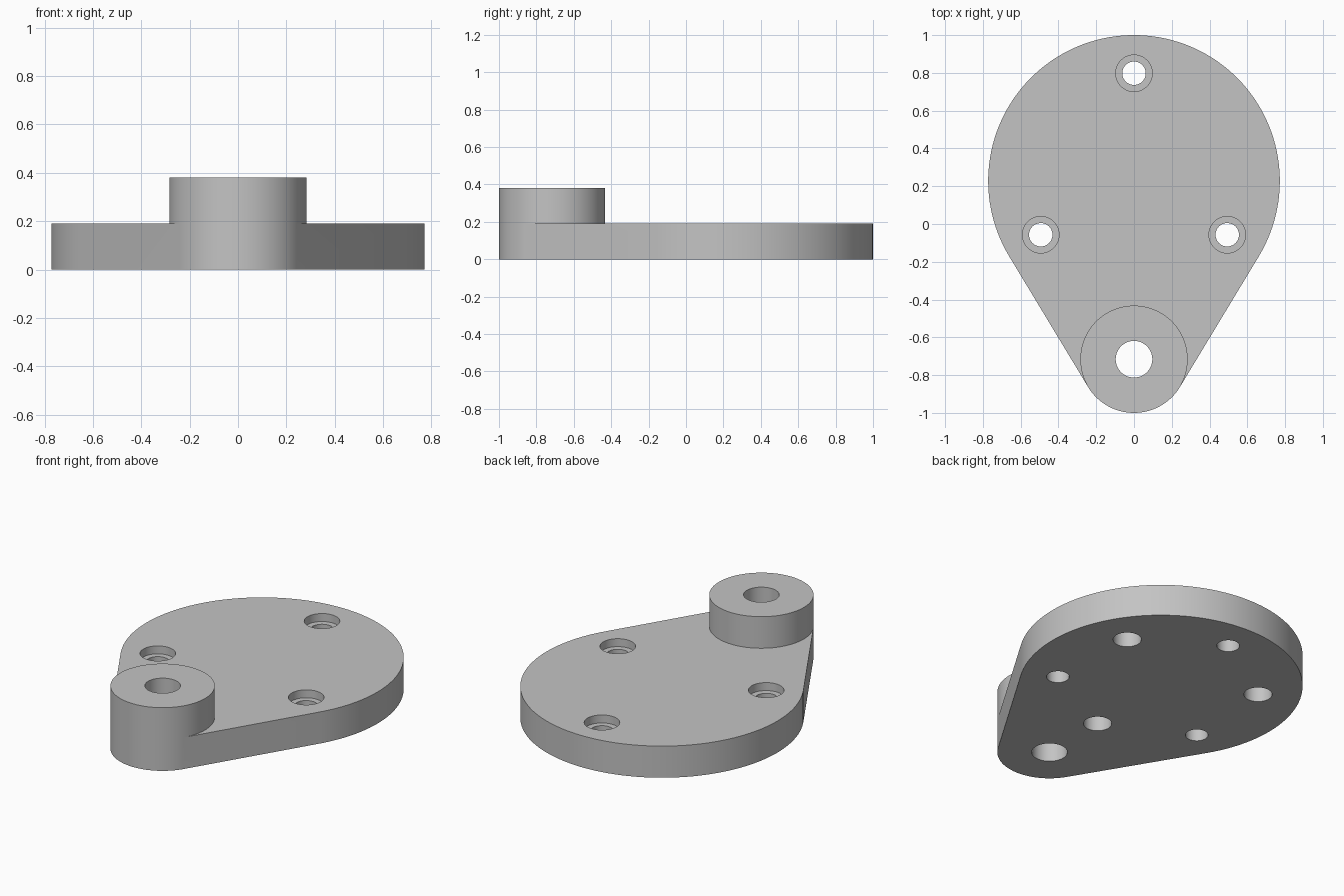
import bpy
import bmesh
from math import asin, cos, sin, pi, radians

if "Cube" in bpy.data.objects:
    bpy.data.objects.remove(bpy.data.objects["Cube"], do_unlink=True)

# Main dimensions
DISC_Y, DISC_R = 0.228, 0.772
BOSS_Y, BOSS_R = -0.716, 0.284
PLATE_Z, BOSS_Z = 0.19, 0.38
LEDGE_Z, SOCKET_Z = 0.142, 0.143

bm = bmesh.new()


def arc(x, y, r, start, end, steps):
    """Points along an arc, both ends included."""
    angles = [start + (end - start) * i / steps for i in range(steps + 1)]
    return [(x + r * cos(a), y + r * sin(a)) for a in angles]


def circle(x, y, r, steps=48):
    return arc(x, y, r, 0, 2 * pi, steps)[:-1]


def wall(points, z0, z1, closed=True):
    """Upright strip of quads along a path."""
    low = [bm.verts.new((x, y, z0)) for x, y in points]
    high = [bm.verts.new((x, y, z1)) for x, y in points]
    for i in range(len(points) if closed else len(points) - 1):
        j = (i + 1) % len(points)
        bm.faces.new((low[i], low[j], high[j], high[i]))


def cap(z, *loops):
    """Flat face bounded by the first loop, pierced by the others."""
    edges = []
    for loop in loops:
        vs = [bm.verts.new((x, y, z)) for x, y in loop]
        edges += [bm.edges.new((vs[i - 1], vs[i])) for i in range(len(vs))]
    bmesh.ops.triangle_fill(bm, use_beauty=True, use_dissolve=False,
                            edges=edges, normal=(0, 0, 1))


# Outline: a large disc joined to the boss by two tangent sides
t = asin((DISC_R - BOSS_R) / (DISC_Y - BOSS_Y))
disc_arc = arc(0, DISC_Y, DISC_R, -t, pi + t, 96)
front_arc = arc(0, BOSS_Y, BOSS_R, pi + t, 2 * pi - t, 32)
back_arc = arc(0, BOSS_Y, BOSS_R, -t, pi + t, 56)
outline = disc_arc + front_arc
boss_rim = back_arc + front_arc[1:-1]

# Hole positions: two triads around the disc centre
def triad(radius, first):
    return [(radius * cos(first + k * 2 * pi / 3),
             DISC_Y + radius * sin(first + k * 2 * pi / 3)) for k in range(3)]


screws = triad(0.57, pi / 2)
counterbores = [circle(x, y, 0.097) for x, y in screws]
screw_holes = [circle(x, y, 0.062) for x, y in screws]
sockets = [circle(x, y, 0.077) for x, y in triad(0.537, -pi / 2)]
bore = circle(0, BOSS_Y, 0.097)

# Plate
wall(outline, 0, PLATE_Z)
cap(0, outline, bore, *screw_holes, *sockets)
cap(PLATE_Z, disc_arc + back_arc[::-1], *counterbores)

# Boss with its through bore
wall(boss_rim, PLATE_Z, BOSS_Z)
cap(BOSS_Z, boss_rim, bore)
wall(bore, 0, BOSS_Z)

# Counterbored screw holes
for wide, narrow in zip(counterbores, screw_holes):
    wall(wide, LEDGE_Z, PLATE_Z)
    cap(LEDGE_Z, wide, narrow)
    wall(narrow, 0, LEDGE_Z)

# Blind sockets in the underside
for socket in sockets:
    wall(socket, 0, SOCKET_Z)
    cap(SOCKET_Z, socket)

bmesh.ops.remove_doubles(bm, verts=bm.verts[:], dist=0.00002)
bmesh.ops.recalc_face_normals(bm, faces=bm.faces[:])
mesh = bpy.data.meshes.new("mounting_plate")
bm.to_mesh(mesh)
bm.free()

# Single grey material
grey = bpy.data.materials.new("plain grey")
grey.use_nodes = True
colour = (0.55, 0.55, 0.55, 1)
grey.diffuse_color = colour
grey.node_tree.nodes["Principled BSDF"].inputs["Base Color"].default_value = colour
mesh.materials.append(grey)

plate = bpy.data.objects.new("mounting_plate", mesh)
bpy.context.collection.objects.link(plate)
bpy.ops.object.select_all(action="DESELECT")
plate.select_set(True)
bpy.context.view_layer.objects.active = plate
bpy.ops.object.shade_smooth_by_angle(angle=radians(30))
